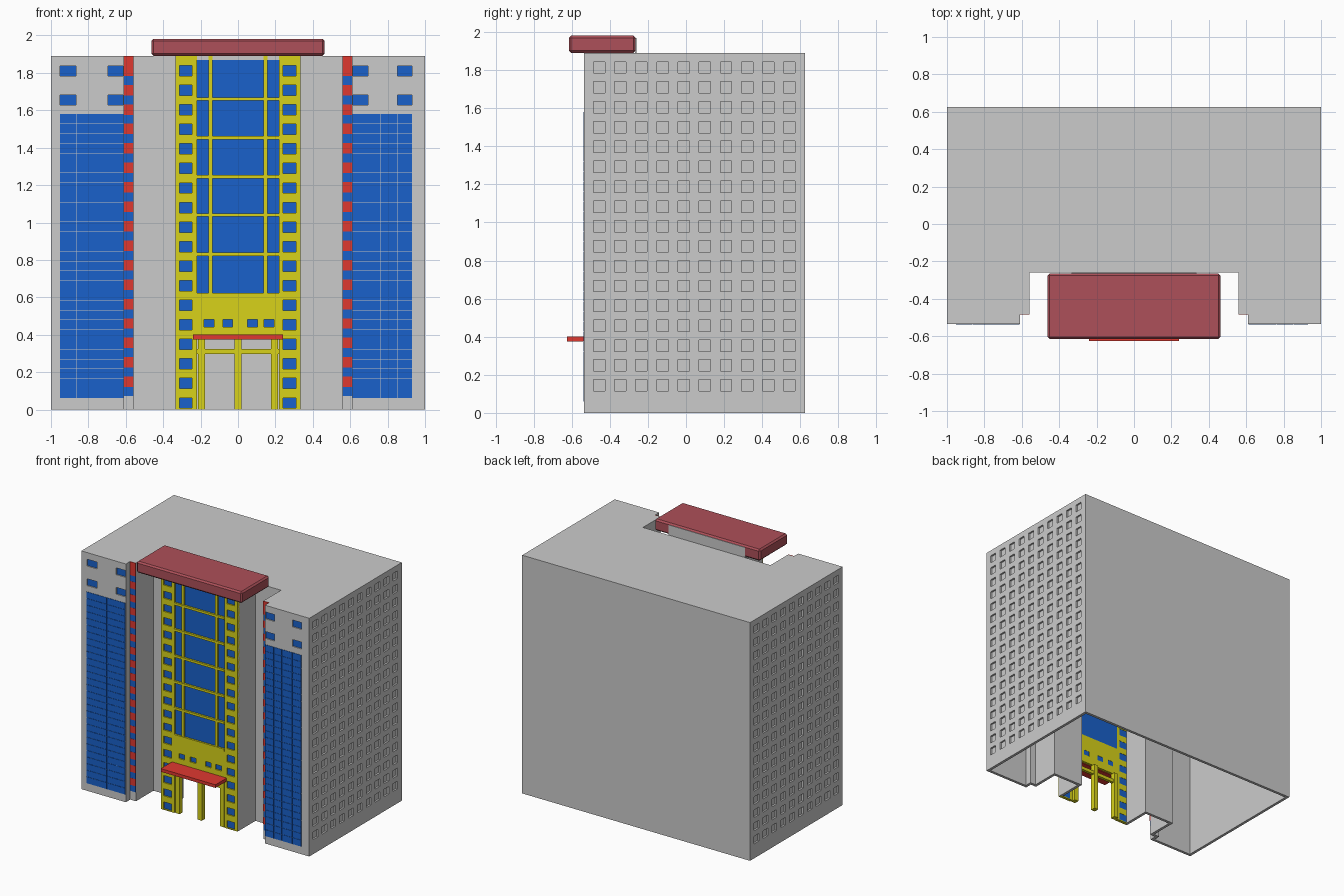
import bpy, bmesh

if "Cube" in bpy.data.objects:
    bpy.data.objects.remove(bpy.data.objects["Cube"])

FRONT, BACK, TOP = -0.535, 0.625, 1.89
STEP, NOTCH = -0.48, -0.26      # strip / tower front plane, recess back plane
TW = 0.335                      # tower half width


def material(name, rgb):
    m = bpy.data.materials.new(name)
    m.diffuse_color = (*rgb, 1)
    m.use_nodes = True
    m.node_tree.nodes["Principled BSDF"].inputs["Base Color"].default_value = m.diffuse_color
    return m


BLUE = material("blue_glass", (0.01, 0.12, 0.6))
YELLOW = material("yellow_cladding", (0.69, 0.65, 0.01))
RED = material("red_paint", (0.74, 0.04, 0.03))
MAROON = material("roof_red", (0.42, 0.08, 0.1))


def finish(name, bm, mat=None):
    bmesh.ops.recalc_face_normals(bm, faces=bm.faces)
    me = bpy.data.meshes.new(name)
    bm.to_mesh(me)
    bm.free()
    ob = bpy.data.objects.new(name, me)
    bpy.context.collection.objects.link(ob)
    if mat:
        me.materials.append(mat)
    return ob


def boxes(name, items, mat=None):
    """One object made of boxes given as (x0, x1, y0, y1, z0, z1)."""
    bm = bmesh.new()
    for x0, x1, y0, y1, z0, z1 in items:
        vs = bmesh.ops.create_cube(bm, size=1)["verts"]
        for v in vs:
            v.co.x = x1 if v.co.x > 0 else x0
            v.co.y = y1 if v.co.y > 0 else y0
            v.co.z = z1 if v.co.z > 0 else z0
    return finish(name, bm, mat)


def apply_all(ob):
    bpy.context.view_layer.objects.active = ob
    for m in list(ob.modifiers):
        bpy.ops.object.modifier_apply(modifier=m.name)


def cut(ob, items):
    """Cut a set of boxes out of an object."""
    cutter = boxes("cutter", items)
    cutter.hide_render = True
    m = ob.modifiers.new("cut", "BOOLEAN")
    m.operation, m.solver, m.object = "DIFFERENCE", "EXACT", cutter
    apply_all(ob)
    bpy.data.objects.remove(cutter)


# Body: hollow shell, open at the bottom and at the tower front
half = [(TW, STEP), (TW, NOTCH), (0.56, NOTCH), (0.56, STEP),
        (0.61, STEP), (0.61, FRONT), (1, FRONT), (1, BACK)]
outline = half + [(-x, y) for x, y in reversed(half)]
bm = bmesh.new()
lo = [bm.verts.new((x, y, 0)) for x, y in outline]
hi = [bm.verts.new((x, y, TOP)) for x, y in outline]
for i in range(len(outline) - 1):
    bm.faces.new((lo[i], lo[i + 1], hi[i + 1], hi[i]))
bm.faces.new(hi)
body = finish("building_shell", bm)
if body.data.polygons[-1].normal.z < 0:
    body.data.flip_normals()
s = body.modifiers.new("walls", "SOLIDIFY")
s.thickness, s.offset, s.use_even_offset = 0.022, -1, True
apply_all(body)

# Recessed windows on both sides and at the top of the wings
holes, panes = [], []
for side in (-1, 1):
    xa, xb = sorted((side * 0.986, side * 1.05))
    for i in range(10):
        for j in range(17):
            y, z = -0.456 + i * 0.111, 0.145 + j * 0.1043
            holes.append((xa, xb, y - 0.03, y + 0.03, z - 0.03, z + 0.03))
for x0, x1 in ((-0.952, -0.865), (-0.695, -0.615), (0.615, 0.695), (0.852, 0.93)):
    for z in (1.81, 1.655):
        holes.append((x0, x1, FRONT - 0.05, FRONT + 0.014, z - 0.027, z + 0.027))
        panes.append((x0, x1, FRONT + 0.009, FRONT + 0.016, z - 0.027, z + 0.027))
cut(body, holes)
boxes("wing_windows", panes, BLUE)

# Curtain walls on the wings, as a grid of panes
panes = []
rows, z0, z1 = 29, 0.06, 1.58
dz = (z1 - z0) / rows
for cols in ((-0.953, -0.862, -0.775, -0.69, -0.612), (0.612, 0.69, 0.76, 0.852, 0.932)):
    for a, b in zip(cols, cols[1:]):
        for r in range(rows):
            panes.append((a + 0.001, b - 0.001, FRONT - 0.003, FRONT + 0.002,
                          z0 + r * dz + 0.001, z0 + (r + 1) * dz - 0.001))
boxes("curtain_wall_panes", panes, BLUE)

# Red and blue banded strips beside the wings
red, blue = [], []
for a, b in ((-0.61, -0.56), (0.56, 0.61)):
    top = TOP
    for k in range(17):
        zb = 1.76 - k * 0.104
        red.append((a, b, STEP - 0.004, STEP + 0.004, zb + 0.024, top))
        blue.append((a, b, STEP - 0.003, STEP + 0.004, zb - 0.024, zb + 0.024))
        top = zb - 0.024
boxes("strip_red_bands", red, RED)
boxes("strip_blue_bands", blue, BLUE)

# Tower cladding: two window columns and a panel over the entrance
Y0, Y1 = STEP - 0.004, STEP + 0.02
holes = []
for c in (-0.28, 0.275):
    for k in range(18):
        z = 0.035 + k * 0.1045
        holes.append((c - 0.034, c + 0.034, z - 0.028, z + 0.028))
for x in (-0.155, -0.055, 0.078, 0.166):
    holes.append((x - 0.026, x + 0.026, 0.442, 0.482))
left = boxes("left_tower_column", [(-TW, -0.22, Y0, Y1, 0, TOP)], YELLOW)
right = boxes("right_tower_column", [(0.22, TW, Y0, Y1, 0, TOP)], YELLOW)
panel = boxes("entrance_panel", [(-0.22, 0.22, Y0, Y1, 0.38, 0.61)], YELLOW)
for ob, hs in ((left, holes[:18]), (right, holes[18:36]), (panel, holes[36:])):
    cut(ob, [(a, b, Y0 - 0.05, Y1 + 0.05, c, d) for a, b, c, d in hs])
boxes("tower_windows", [(a, b, Y0 + 0.01, Y1 - 0.002, c, d) for a, b, c, d in holes], BLUE)

# Central tower glass with yellow mullions
boxes("tower_glass", [(-0.22, 0.22, STEP + 0.008, STEP + 0.018, 0.61, TOP)], BLUE)
bars = [(x - 0.011, x + 0.011, Y0, STEP + 0.014, 0.61, TOP) for x in (-0.147, 0.147)]
bars += [(-0.22, 0.22, Y0 - 0.003, STEP + 0.014, z - 0.009, z + 0.009)
         for z in (1.66, 1.453, 1.245, 1.04, 0.83, 0.615)]
boxes("tower_mullions", bars, YELLOW)

# Entrance posts, beam and canopy
posts = [(x - 0.018, x + 0.018, STEP, STEP + 0.04, 0, 0.38) for x in (-0.195, 0, 0.195)]
posts.append((-0.22, 0.22, STEP + 0.008, STEP + 0.032, 0.298, 0.325))
boxes("entrance_frame", posts, YELLOW)
boxes("entrance_canopy", [(-0.24, 0.24, -0.625, STEP, 0.375, 0.40)], RED)

# Overhanging roof slab with bevelled edges, and its grey backing
slab = boxes("roof_slab", [(-0.463, 0.463, -0.615, -0.264, 1.891, 1.982)], MAROON)
b = slab.modifiers.new("edge", "BEVEL")
b.width, b.segments = 0.012, 1
apply_all(slab)
boxes("roof_slab_backing", [(-TW, TW, -0.268, NOTCH, TOP - 0.005, 1.97)])
